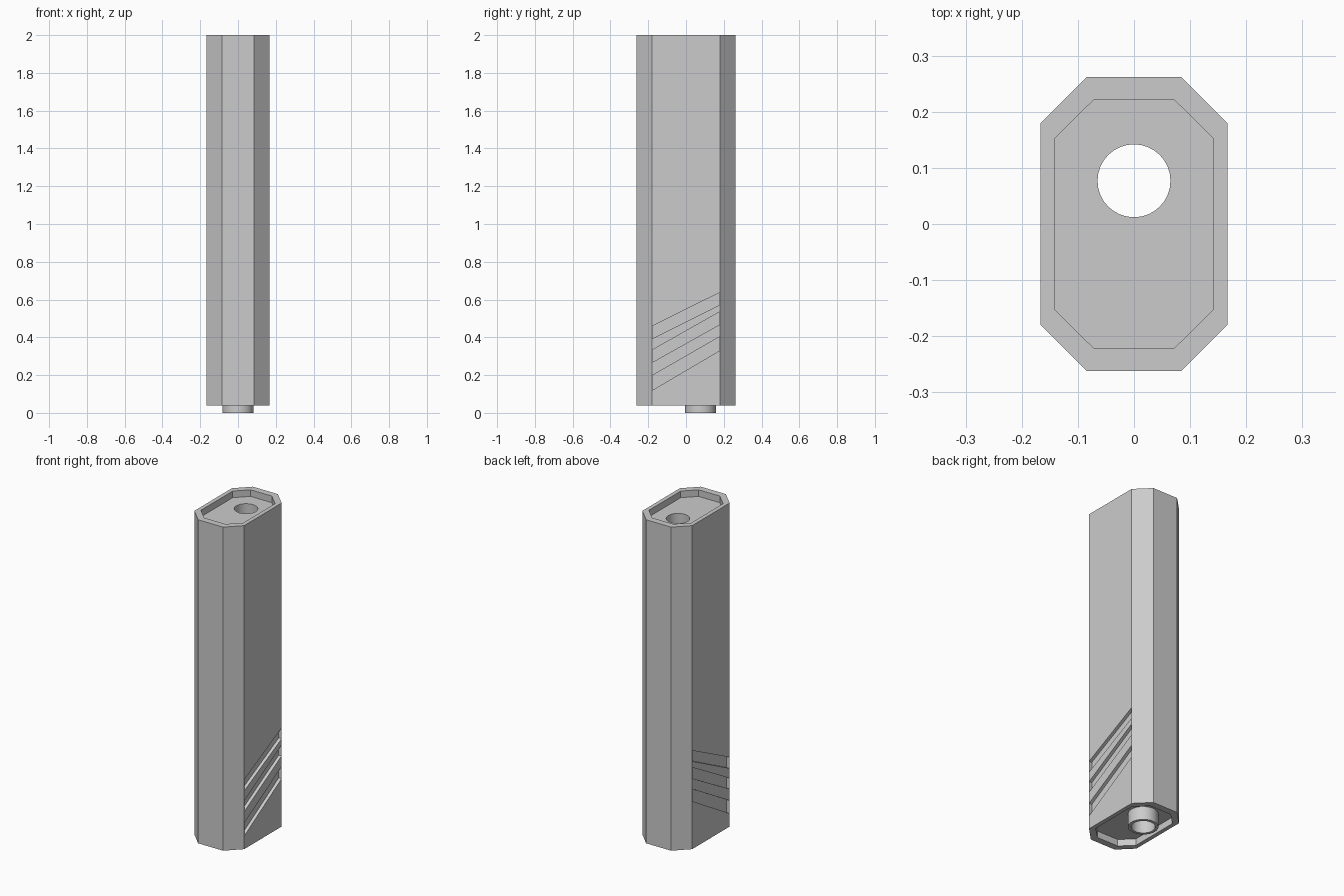
import bpy, bmesh
from math import cos, sin, tau

if "Cube" in bpy.data.objects:
    bpy.data.objects.remove(bpy.data.objects["Cube"])

BORE_Y, BORE_R, TUBE_R = 0.077, 0.065, 0.082


def make_object(name, bm):
    bmesh.ops.recalc_face_normals(bm, faces=bm.faces)
    mesh = bpy.data.meshes.new(name)
    bm.to_mesh(mesh)
    bm.free()
    ob = bpy.data.objects.new(name, mesh)
    bpy.context.collection.objects.link(ob)
    return ob


def prism(bm, points, offset):
    """Extrude a flat outline along offset into a closed solid."""
    face = bm.faces.new([bm.verts.new(p) for p in points])
    new = bmesh.ops.extrude_face_region(bm, geom=[face], use_keep_orig=True)["geom"]
    bmesh.ops.translate(bm, verts=[v for v in new if isinstance(v, bmesh.types.BMVert)], vec=offset)


def octagon(hx, hy, cx, cy, z):
    """Rectangle with clipped corners; cx, cy are the ends of the flat sides."""
    return [(cx, -hy, z), (hx, -cy, z), (hx, cy, z), (cx, hy, z),
            (-cx, hy, z), (-hx, cy, z), (-hx, -cy, z), (-cx, -hy, z)]


def circle(r, z, n=32):
    return [(r * cos(tau * i / n), BORE_Y + r * sin(tau * i / n), z) for i in range(n)]


def cut(target, name, solids):
    """Subtract a set of prisms from the target."""
    bm = bmesh.new()
    for points, offset in solids:
        prism(bm, points, offset)
    cutter = make_object(name, bm)
    cutter.hide_render = True
    mod = target.modifiers.new(name, 'BOOLEAN')
    mod.object, mod.operation, mod.solver = cutter, 'DIFFERENCE', 'EXACT'
    bpy.context.view_layer.objects.active = target
    bpy.ops.object.modifier_apply(modifier=name)
    bpy.data.objects.remove(cutter)


# Main casing
bm = bmesh.new()
prism(bm, octagon(0.167, 0.262, 0.084, 0.179, 0.04), (0, 0, 1.96))
casing = make_object("casing", bm)

# Shallow recesses in both ends
recess = (0.142, 0.222, 0.071, 0.152)
cut(casing, "end_recesses", [(octagon(*recess, 1.96), (0, 0, 0.1)),
                             (octagon(*recess, -0.02), (0, 0, 0.10))])

# Bore through the full length
cut(casing, "bore", [(circle(BORE_R, -0.1), (0, 0, 2.2))])

# Slanted grip grooves, mirrored on both sides: (front low, front high, back low, back high)
grooves = []
for f0, f1, b0, b1 in [(0.12, 0.198, 0.33, 0.403), (0.268, 0.333, 0.468, 0.535), (0.393, 0.46, 0.572, 0.637)]:
    for s in (-1, 1):
        x = s * 0.148
        grooves.append(([(x, -0.1785, f0), (x, 0.1785, b0), (x, 0.1785, b1), (x, -0.1785, f1)],
                        (s * 0.1, 0, 0)))
cut(casing, "grip_grooves", grooves)

# Spout tube under the casing, lofted from four rings
bm = bmesh.new()
rings = [[bm.verts.new(p) for p in circle(r, z)]
         for r, z in [(TUBE_R, 0), (TUBE_R, 0.08), (BORE_R, 0.08), (BORE_R, 0)]]
for a, b in zip(rings, rings[1:] + rings[:1]):
    for i in range(len(a)):
        j = (i + 1) % len(a)
        bm.faces.new((a[i], a[j], b[j], b[i]))
spout = make_object("spout_tube", bm)

# Smooth the round walls, keep all the hard edges
for ob in (casing, spout):
    bpy.ops.object.select_all(action='DESELECT')
    ob.select_set(True)
    bpy.context.view_layer.objects.active = ob
    bpy.ops.object.shade_smooth_by_angle(angle=0.5)
